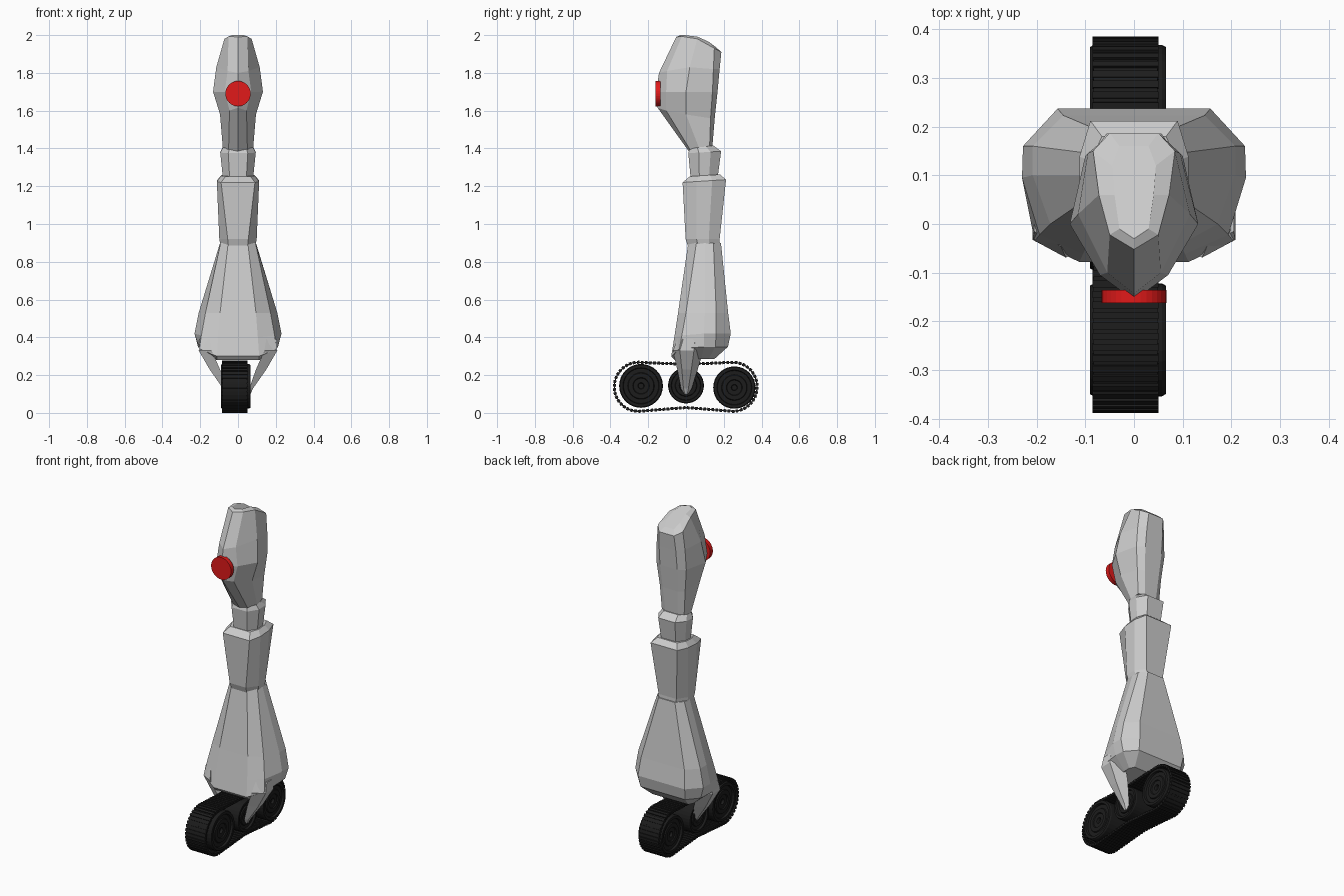
import bpy, bmesh
from math import sin, cos, pi, atan2
from mathutils import Vector, Matrix

if "Cube" in bpy.data.objects:
    bpy.data.objects.remove(bpy.data.objects["Cube"])


def material(name, rgb):
    m = bpy.data.materials.new(name)
    m.diffuse_color = (*rgb, 1)
    m.use_nodes = True
    m.node_tree.nodes["Principled BSDF"].inputs["Base Color"].default_value = m.diffuse_color
    return m


BLACK = material("black_rubber", (0.012, 0.012, 0.012))
RED = material("red_lens", (0.75, 0.01, 0.01))


def finish(bm, name, mat=None):
    bmesh.ops.recalc_face_normals(bm, faces=bm.faces)
    me = bpy.data.meshes.new(name)
    bm.to_mesh(me)
    bm.free()
    ob = bpy.data.objects.new(name, me)
    bpy.context.collection.objects.link(ob)
    if mat:
        me.materials.append(mat)
    return ob


def skin(bm, rings, caps=True):
    """Join closed rings of points with quads."""
    vs = [[bm.verts.new(p) for p in r] for r in rings]
    n = len(vs[0])
    for a, b in zip(vs, vs[1:]):
        for i in range(n):
            j = (i + 1) % n
            bm.faces.new((a[i], a[j], b[j], b[i]))
    if caps:
        bm.faces.new(vs[0])
        bm.faces.new(vs[-1])


def mirrored(half):
    return half + [(-x, y, z) for x, y, z in reversed(half) if x > 0]


def loft(name, halves):
    bm = bmesh.new()
    skin(bm, [mirrored(h) for h in halves])
    return finish(bm, name)


def octagon(hw, yf, yb, z, tilt=0.0, front=0.55, back=0.6):
    """Half of a chamfered section; tilt raises the back."""
    d = yb - yf
    pts = [(hw * front, yf), (hw, yf + d * .32), (hw, yf + d * .68), (hw * back, yb)]
    return [(x, y, z + tilt * (y - yf) / d) for x, y in pts]


# Flared skirt, rounded under at the back
loft("skirt", [
    [(.052, .012, .90), (.092, .055, .90), (.095, .10, .90), (.09, .145, .90), (.055, .185, .90)],
    [(.095, -.042, .53), (.172, .0, .53), (.208, .10, .53), (.208, .16, .53), (.145, .223, .53)],
    [(.105, -.062, .40), (.194, -.022, .41), (.23, .095, .42), (.228, .16, .42), (.157, .237, .42)],
    [(.112, -.078, .30), (.204, -.035, .34), (.212, .095, .35), (.208, .155, .35), (.150, .222, .35)],
    [(.110, -.06, .28), (.13, -.02, .285), (.135, .08, .285), (.135, .12, .285), (.12, .15, .285)],
])

# Torso with bevelled shoulders
loft("torso", [
    octagon(.090, .015, .18, .87),
    octagon(.099, -.002, .178, .92),
    octagon(.112, -.018, .212, 1.22, .015, .8, .8),
    octagon(.088, .02, .18, 1.252, .01, .75, .75),
])

# Neck block
loft("neck", [
    octagon(.080, .025, .168, 1.24, .01),
    octagon(.094, .012, .186, 1.375, .01),
    octagon(.080, .02, .145, 1.40, .015),
])

# Head: wedge face, wide cheeks, sloped crown
loft("head", [
    [(0, .022, 1.375), (.05, .03, 1.38), (.08, .07, 1.40), (.075, .125, 1.415), (.04, .14, 1.415)],
    [(0, -.15, 1.615), (.045, -.105, 1.60), (.095, .0, 1.58), (.085, .13, 1.56), (.05, .152, 1.56)],
    [(0, -.157, 1.70), (.07, -.105, 1.70), (.132, .0, 1.70), (.10, .14, 1.70), (.058, .167, 1.70)],
    [(0, -.143, 1.80), (.055, -.10, 1.81), (.115, .02, 1.83), (.095, .145, 1.82), (.056, .178, 1.82)],
    [(0, -.052, 1.99), (.05, -.022, 1.993), (.072, .06, 1.98), (.084, .15, 1.93), (.05, .187, 1.91)],
    [(0, -.03, 2.0), (.03, -.01, 2.0), (.04, .06, 1.992), (.045, .12, 1.965), (.03, .16, 1.935)],
])

# Round eye
bm = bmesh.new()
bmesh.ops.create_cone(bm, cap_ends=True, segments=32, radius1=.067, radius2=.067, depth=.026,
                      matrix=Matrix.Translation((0, -.149, 1.69)) @ Matrix.Rotation(pi / 2, 4, 'X'))
finish(bm, "eye", RED)

# Fork blades reaching down to the middle axle: (x in, x out, y front, y back, z)
blade = [(.15, .205, -.05, .09, .39), (.14, .208, -.074, .092, .33),
         (.095, .15, -.05, .062, .23), (.06, .08, -.028, .03, .13), (.055, .066, -.012, .014, .10)]
for side, sx in (("right", 1), ("left", -1)):
    bm = bmesh.new()
    skin(bm, [[(sx * xi, yf + .03 * (yb - yf), z), (sx * xo, yf + .25 * (yb - yf), z),
               (sx * xo, yf + .7 * (yb - yf), z), (sx * xi, yb, z)] for xi, xo, yf, yb, z in blade])
    finish(bm, side + "_fork", None)

# Wheels with stepped concentric rings on both sides
XC = -.0125


def wheel(name, y, z, r):
    half = [(.052, .12), (.066, .15), (.066, .35), (.072, .38), (.072, .58),
            (.066, .61), (.066, .80), (.078, .83), (.078, .96), (.070, 1.0)]
    prof = half + [(-x, k) for x, k in reversed(half)]
    bm = bmesh.new()
    skin(bm, [[(XC + x, y + r * k * cos(2 * pi * i / 32), z + r * k * sin(2 * pi * i / 32))
               for i in range(32)] for x, k in prof])
    finish(bm, name, BLACK)


wheel("front_wheel", -.238, .143, .116)
wheel("middle_wheel", 0, .145, .095)
wheel("rear_wheel", .256, .134, .112)

# Track path in (y, z): two end arcs, sagging top, arched bottom
N = 20
path = [Vector((-.253 + .127 * cos(a), .138 + .130 * sin(a)))
        for a in (pi / 2 + pi * i / N for i in range(N + 1))]
path += [Vector((-.12, .019)), Vector((0, .028)), Vector((.12, .019))]
path += [Vector((.248 + .129 * cos(a), .138 + .130 * sin(a)))
         for a in (-pi / 2 + pi * i / N for i in range(N + 1))]
path += [Vector((.12, .262)), Vector((0, .258)), Vector((-.12, .262))]


def resample(pts, n):
    loop = pts + pts[:1]
    seg = [(b - a).length for a, b in zip(loop, loop[1:])]
    total, out, k, run = sum(seg), [], 0, 0.0
    for i in range(n):
        d = total * i / n
        while run + seg[k] < d:
            run += seg[k]
            k += 1
        t = loop[k + 1] - loop[k]
        out.append((loop[k] + t * ((d - run) / seg[k]), atan2(t.y, t.x)))
    return out


links = resample(path, 84)

# Thin belt strip
bm = bmesh.new()
X0, X1 = -.083, .048
strips = []
for x, off in ((X0, -.003), (X1, -.003), (X1, .003), (X0, .003)):
    strips.append([(x, p.x - sin(a) * off, p.y + cos(a) * off) for p, a in links])
skin(bm, strips + strips[:1], caps=False)
bmesh.ops.remove_doubles(bm, verts=bm.verts, dist=1e-5)
finish(bm, "track_belt", BLACK)

# Tread plates
bm = bmesh.new()
for p, a in links:
    m = Matrix.Translation(((-.085 + .05) / 2, p.x, p.y)) @ Matrix.Rotation(a, 4, 'X')
    bmesh.ops.create_cube(bm, size=1, matrix=m @ Matrix.Diagonal((.135, .014, .016, 1)))
finish(bm, "track_treads", BLACK)
